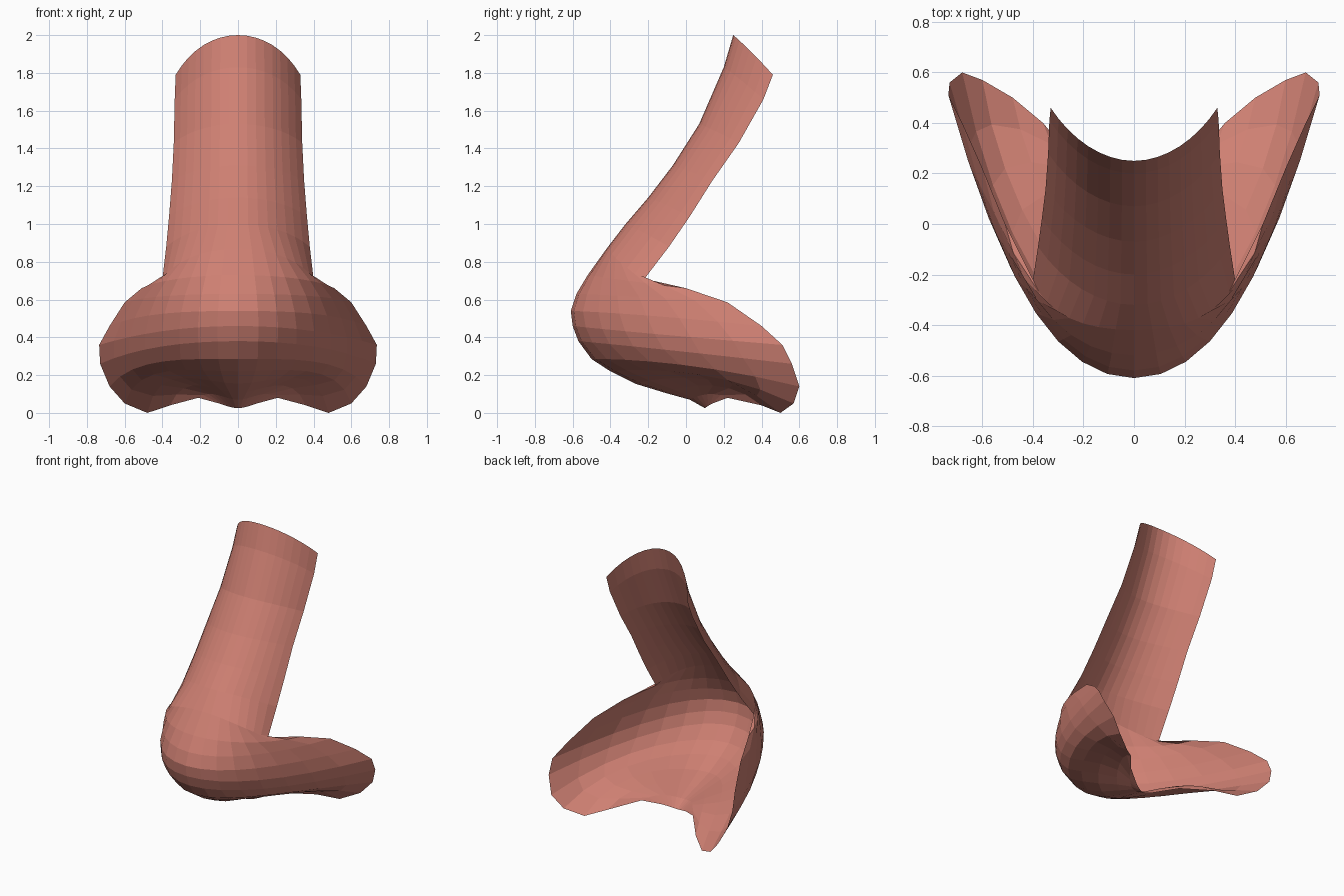
import bpy, bmesh
from mathutils import Vector as V

if "Cube" in bpy.data.objects:
    bpy.data.objects.remove(bpy.data.objects["Cube"])

SEG = 8  # facets across half of the nose

# Bridge rows: centre (y, z), open edge (x, y, z)
bridge = [
    ((.25, 2.0), (.33, .46, 1.79)), ((.20, 1.83), (.335, .41, 1.66)),
    ((.07, 1.53), (.34, .28, 1.43)), ((-.07, 1.31), (.35, .14, 1.23)),
    ((-.20, 1.14), (.365, .02, 1.04)), ((-.32, 1.0), (.38, -.09, .88)),
]
# Tip and wing rows: centre (y, z), centre width, bend (x, y, z), rim (x, y, z)
wing = [
    ((-.42, .87), .20, (.35, -.36, .79), (.40, -.22, .71)),
    ((-.52, .73), .24, (.44, -.32, .70), (.51, .00, .66)),
    ((-.58, .63), .27, (.49, -.27, .62), (.60, .22, .585)),
    ((-.61, .54), .29, (.52, -.26, .53), (.68, .40, .46)),
    ((-.60, .46), .30, (.53, -.23, .42), (.735, .51, .36)),
    ((-.57, .38), .29, (.54, -.17, .345), (.73, .56, .26)),
    ((-.50, .285), .28, (.55, -.05, .30), (.68, .60, .14)),
    ((-.40, .22), .24, (.53, .10, .28), (.60, .57, .05)),
    ((-.27, .155), .19, (.42, .18, .29), (.48, .50, .00)),
    ((-.11, .106), .12, (.28, .18, .23), (.36, .40, .04)),
    ((.02, .07), .07, (.14, .12, .13), (.21, .22, .08)),
    ((.10, .025), .03, (.07, .12, .04), (.10, .14, .05)),
]


def row_points(c, width, bend, edge):
    """Cubic curve from the centre line out to the open edge."""
    p0, p1 = V((0, *c)), V((width, *c))
    p2, p3 = V(bend), V(edge)
    for i in range(SEG + 1):
        t = i / SEG
        s = 1 - t
        yield p0 * s**3 + p1 * 3*s*s*t + p2 * 3*s*t*t + p3 * t**3


rows = []
for c, e in bridge:
    bend = (.75 * e[0], c[0] + .4 * (e[1] - c[0]), c[1] + .33 * (e[2] - c[1]))
    rows.append((c, .38 * e[0], bend, e))
rows += wing

# Half of the open shell
bm = bmesh.new()
grid = [[bm.verts.new(p) for p in row_points(*r)] for r in rows]
for a, b in zip(grid, grid[1:]):
    for i in range(SEG):
        bm.faces.new((a[i], b[i], b[i + 1], a[i + 1]))
mesh = bpy.data.meshes.new("nose")
bm.to_mesh(mesh)
bm.free()

skin = bpy.data.materials.new("salmon skin")
skin.diffuse_color = (.62, .215, .17, 1)
skin.use_nodes = True
skin.node_tree.nodes["Principled BSDF"].inputs["Base Color"].default_value = skin.diffuse_color
mesh.materials.append(skin)

nose = bpy.data.objects.new("nose", mesh)
bpy.context.collection.objects.link(nose)

# Mirror to the other half
mirror = nose.modifiers.new("mirror", 'MIRROR')
mirror.use_clip = True
mirror.merge_threshold = .002
